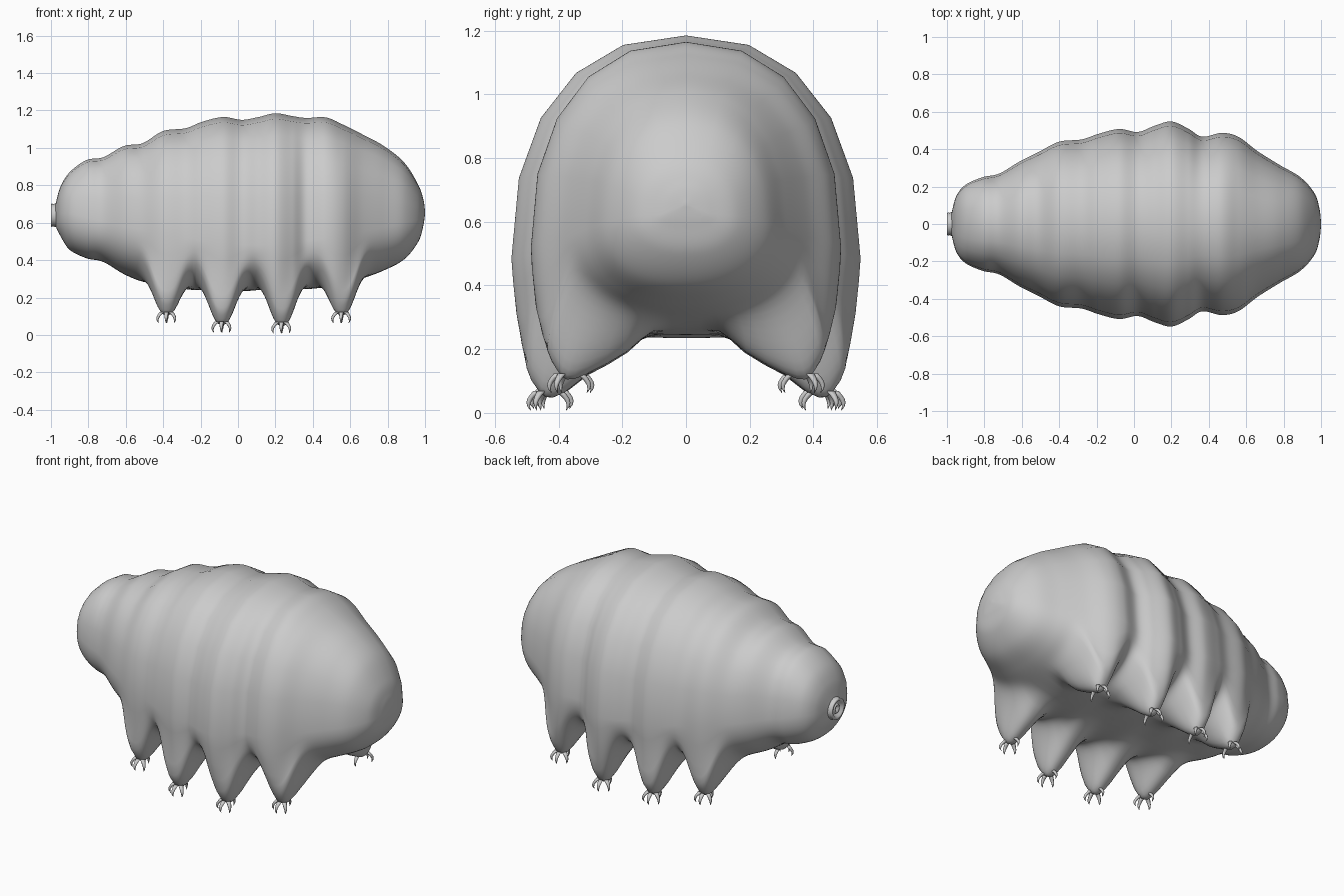
import bpy, bmesh, math
from mathutils import Vector

if "Cube" in bpy.data.objects:
    bpy.data.objects.remove(bpy.data.objects["Cube"])

# body stations: x, top z, belly z, half width
KEYS = [(-.975, .70, .58, .06), (-.95, .79, .53, .15), (-.90, .87, .455, .21), (-.81, .935, .41, .25),
        (-.72, .95, .39, .27), (-.61, 1.01, .325, .335), (-.51, 1.025, .285, .385), (-.40, 1.09, .27, .44),
        (-.28, 1.105, .245, .452), (-.19, 1.14, .24, .482), (-.08, 1.165, .25, .508), (.02, 1.15, .235, .492),
        (.11, 1.165, .24, .525), (.20, 1.185, .25, .548), (.29, 1.17, .25, .51), (.365, 1.16, .245, .467),
        (.47, 1.163, .255, .487), (.56, 1.125, .27, .465), (.66, 1.075, .30, .39), (.78, 1.01, .345, .315),
        (.89, .92, .405, .25), (.965, .80, .50, .165), (.992, .72, .59, .08), (1.0, .66, .65, .006)]
# legs: x, y, z of the foot
LEGS = [(-.38, .365, .105), (-.085, .43, .055), (.235, .44, .05), (.555, .375, .105)]


def spline(pts, sub):
    """Catmull-Rom through tuples of any length."""
    out = []
    for i in range(len(pts) - 1):
        p = [pts[max(0, min(len(pts) - 1, i + k))] for k in (-1, 0, 1, 2)]
        for s in range(sub):
            t = s / sub
            out.append(tuple(.5 * (2 * b + (c - a) * t + (2 * a - 5 * b + 4 * c - d) * t * t
                                   + (3 * b - a - 3 * c + d) * t ** 3) for a, b, c, d in zip(*p)))
    return out + [pts[-1]]


def make(name, verts, faces):
    me = bpy.data.meshes.new(name)
    me.from_pydata(verts, [], faces)
    bm = bmesh.new()
    bm.from_mesh(me)
    bmesh.ops.recalc_face_normals(bm, faces=bm.faces)
    bm.to_mesh(me)
    bm.free()
    me.polygons.foreach_set("use_smooth", [True] * len(me.polygons))
    ob = bpy.data.objects.new(name, me)
    bpy.context.collection.objects.link(ob)
    return ob


def loft(name, rings):
    n = len(rings[0])
    verts = [v for r in rings for v in r]
    faces = [(i * n + j, i * n + (j + 1) % n, (i + 1) * n + (j + 1) % n, (i + 1) * n + j)
             for i in range(len(rings) - 1) for j in range(n)]
    faces += [tuple(range(n)), tuple(range(len(verts) - n, len(verts)))]
    return make(name, verts, faces)


def section(x, zt, zb, w):
    """Closed outline of the body at x, with the leg pulled out of the lower half."""
    mid = .48 + .17 * min(1, abs(x - .1)) ** 1.5
    zc = min(max(mid, zb + (zt - zb) * .25), zb + (zt - zb) * .6)
    q = 2 / 2.3
    half = []
    for i in range(5):
        a = math.radians(18 * i)
        half.append((w * math.sin(a) ** q, zc + (zt - zc) * math.cos(a) ** q))
    fx, fy, fz = min(LEGS, key=lambda l: abs(l[0] - x))
    leg = math.exp(-(abs(x - fx) / .09) ** 2.5)
    g = spline([(w, zc), (w * .97, .3), (fy + .06, fz + .09), (fy + .03, fz + .03), (fy, fz),
                (fy - .06, fz + .015), (fy * .5, .19), (.1, zb - .005), (0, zb)], 2)
    for i, p in enumerate(g):
        a = math.pi / 2 * i / (len(g) - 1)
        e = (w * max(0, math.cos(a)) ** q, zc - (zc - zb) * math.sin(a) ** q)
        half.append((e[0] + (p[0] - e[0]) * leg, e[1] + (p[1] - e[1]) * leg))
    half[-1] = (0, half[-1][1])
    return [(x, y, z) for y, z in half] + [(x, -y, z) for y, z in half[-2:0:-1]]


# body with eight legs
loft("body", [section(*k) for k in spline(KEYS, 8)])

# round mouth with a rim and a hollow
rim = [(-.955, .085), (-.97, .066), (-.985, .06), (-.997, .062), (-1, .056), (-.997, .046),
       (-.98, .038), (-.978, .03), (-.99, .026), (-.992, .018), (-.975, .012), (-.972, .002)]
loft("mouth", [[(x, r * math.cos(a), .64 + r * math.sin(a))
                for a in (math.tau * j / 24 for j in range(24))] for x, r in rim])


# curved claws, four on each foot
def claw(name, base, out):
    rings = []
    for i in range(6):
        t = i / 5
        c = base + out * (.028 * math.sin(t * 2.3)) + Vector((0, 0, -.06 * t))
        r = .0125 * (1 - t) ** .8 + .0008
        rings.append([tuple(c + Vector((r * math.cos(a), r * math.sin(a), 0)))
                      for a in (math.tau * j / 8 for j in range(8))])
    loft(name, rings)


for n, (fx, fy, fz) in enumerate(LEGS, 1):
    for side, label in ((1, "back"), (-1, "front")):
        for k, ang in enumerate((-65, -5, 50, 180)):
            a = math.radians(ang)
            out = Vector((math.sin(a), side * math.cos(a), 0))
            base = Vector((fx, side * (fy - .008), fz + .018)) + Vector((out.x * .028, out.y * .035, 0))
            claw(f"claw_{label}_{n}_{k + 1}", base, out)
